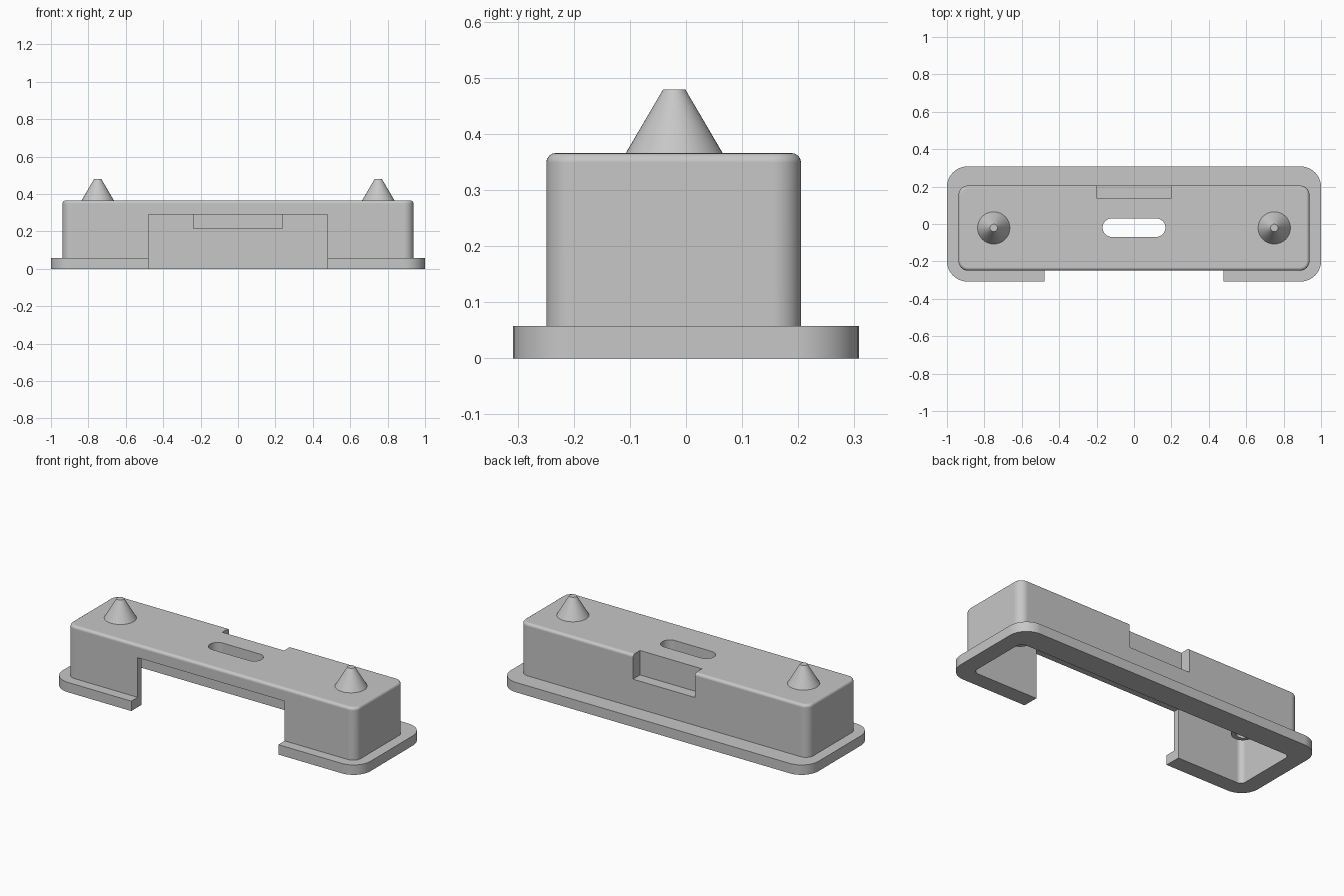
import bpy
import bmesh
import math
from mathutils import Matrix, Vector

if "Cube" in bpy.data.objects:
    bpy.data.objects.remove(bpy.data.objects["Cube"], do_unlink=True)

grey = bpy.data.materials.new("plain grey")
grey.use_nodes = True
grey.diffuse_color = (0.57, 0.57, 0.57, 1)
grey.node_tree.nodes["Principled BSDF"].inputs["Base Color"].default_value = (0.57, 0.57, 0.57, 1)


def finish(name, bm):
    bmesh.ops.recalc_face_normals(bm, faces=bm.faces)
    mesh = bpy.data.meshes.new(name)
    bm.to_mesh(mesh)
    bm.free()
    mesh.materials.append(grey)
    obj = bpy.data.objects.new(name, mesh)
    bpy.context.collection.objects.link(obj)
    return obj


def slab(name, x, y, z, corner=0, top=0):
    """Box between the given limits, with rounded upright corners and top rim."""
    bm = bmesh.new()
    bmesh.ops.create_cube(bm, size=1)
    for v in bm.verts:
        v.co = Vector([lim[0] if c < 0 else lim[1] for c, lim in zip(v.co, (x, y, z))])
    if corner:
        upright = [e for e in bm.edges if abs(e.verts[0].co.z - e.verts[1].co.z) > 1e-4]
        bmesh.ops.bevel(bm, geom=upright, offset=corner, segments=10, profile=0.5, affect='EDGES')
    if top:
        rim = [e for e in bm.edges if all(v.co.z > z[1] - 1e-4 for v in e.verts)]
        bmesh.ops.bevel(bm, geom=rim, offset=top, segments=4, profile=0.5, affect='EDGES')
    return finish(name, bm)


def cone(name, x, y, z, r_low, r_high):
    bm = bmesh.new()
    place = Matrix.Translation((x, y, (z[0] + z[1]) / 2))
    bmesh.ops.create_cone(bm, cap_ends=True, segments=48, radius1=r_low, radius2=r_high,
                          depth=z[1] - z[0], matrix=place)
    return finish(name, bm)


def combine(target, tool, operation):
    mod = target.modifiers.new(tool.name, 'BOOLEAN')
    mod.operation = operation
    mod.solver = 'EXACT'
    mod.object = tool
    bpy.context.view_layer.objects.active = target
    bpy.ops.object.modifier_apply(modifier=mod.name)
    bpy.data.objects.remove(tool, do_unlink=True)


def smooth(obj):
    bpy.ops.object.select_all(action='DESELECT')
    obj.select_set(True)
    bpy.context.view_layer.objects.active = obj
    bpy.ops.object.shade_smooth_by_angle(angle=math.radians(35))
    # Large flat faces keep their own direction of shading
    weighted = obj.modifiers.new("flat_faces", 'WEIGHTED_NORMAL')
    weighted.keep_sharp = True
    weighted.weight = 100


MID_Y = -0.021
PEG_X = 0.75
CEILING = 0.291

# Hollow housing with a flange around its foot
housing = slab("housing", (-0.938, 0.938), (-0.249, 0.205), (0, 0.366), 0.05, 0.017)
combine(housing, slab("flange", (-1, 1), (-0.308, 0.308), (0, 0.058), 0.11), 'UNION')
combine(housing, slab("cavity", (-0.903, 0.903), (-0.214, 0.17), (-0.1, CEILING), 0.03), 'DIFFERENCE')

# Wide opening through the front wall and flange, up to the ceiling
combine(housing, slab("front_opening", (-0.478, 0.478), (-0.5, -0.15), (-0.1, CEILING)), 'DIFFERENCE')

# Latch pocket in the back wall
combine(housing, slab("pocket_walls", (-0.238, 0.238), (0.105, 0.19), (0.213, 0.32)), 'UNION')
combine(housing, slab("pocket_notch", (-0.201, 0.201), (0.14, 0.4), (0.222, 0.5)), 'DIFFERENCE')

# Hollow bosses under the pegs
for side in (-1, 1):
    combine(housing, cone("boss", side * PEG_X, MID_Y, (0.155, 0.32), 0.06, 0.06), 'UNION')
    combine(housing, cone("boss_hole", side * PEG_X, MID_Y, (0.1, 0.29), 0.035, 0.035), 'DIFFERENCE')

# Rounded slot through the roof
combine(housing, slab("roof_slot", (-0.168, 0.168), (-0.069, 0.03), (0.24, 0.5), 0.0494), 'DIFFERENCE')
smooth(housing)

# Tapered locating pegs
for side, label in ((-1, "right"), (1, "left")):
    smooth(cone(label + "_peg", side * PEG_X, MID_Y, (0.363, 0.479), 0.088, 0.02))
